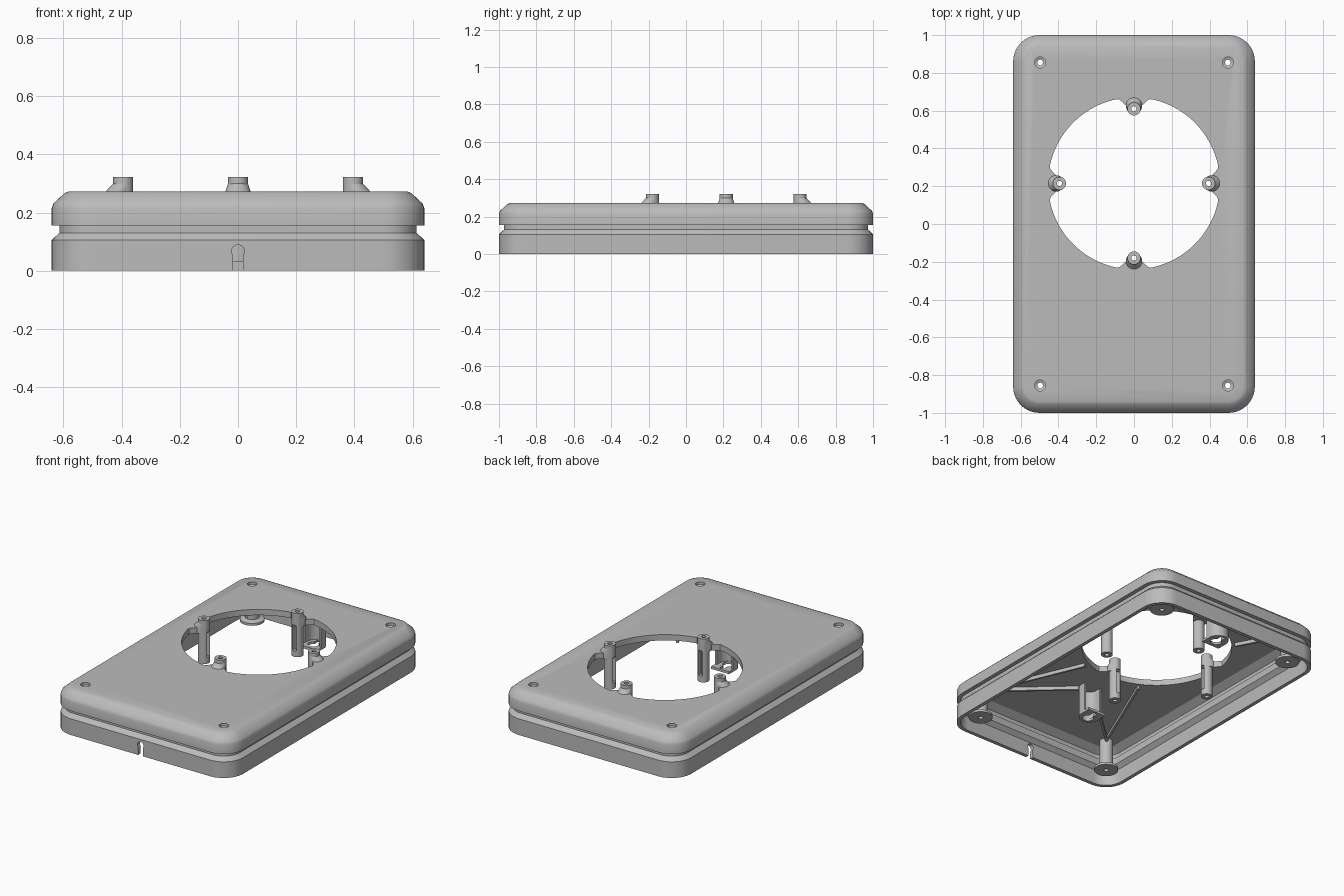
import bpy, bmesh, math
from mathutils import Vector

cube = bpy.data.objects.get("Cube")
if cube:
    bpy.data.objects.remove(cube, do_unlink=True)

grey = bpy.data.materials.new("light grey plastic")
grey.use_nodes = True
grey.diffuse_color = (0.5, 0.5, 0.5, 1)
grey.node_tree.nodes["Principled BSDF"].inputs["Base Color"].default_value = (0.5, 0.5, 0.5, 1)

HX, HY, CORNER = 0.64, 1.0, 0.14
HOLE_Y, HOLE_R, POST_R = 0.215, 0.455, 0.395
CEIL, TOP = 0.235, 0.273


def finish(name, bm):
    bmesh.ops.recalc_face_normals(bm, faces=bm.faces)
    mesh = bpy.data.meshes.new(name)
    bm.to_mesh(mesh)
    bm.free()
    mesh.materials.append(grey)
    ob = bpy.data.objects.new(name, mesh)
    bpy.context.collection.objects.link(ob)
    return ob


def loft(name, rings, closed=False):
    """Skin a list of equal-length point rings; cap the ends unless closed."""
    bm = bmesh.new()
    loops = [[bm.verts.new(p) for p in ring] for ring in rings]
    n = len(loops[0])
    pairs = list(zip(loops, loops[1:])) + ([(loops[-1], loops[0])] if closed else [])
    for a, b in pairs:
        for i in range(n):
            j = (i + 1) % n
            bm.faces.new((a[i], a[j], b[j], b[i]))
    if not closed:
        bm.faces.new(loops[0])
        bm.faces.new(loops[-1])
    return finish(name, bm)


def circle(cx, cy, r, z, n=32):
    return [(cx + r * math.cos(2 * math.pi * i / n),
             cy + r * math.sin(2 * math.pi * i / n), z) for i in range(n)]


def lathe(name, cx, cy, profile, closed=True):
    return loft(name, [circle(cx, cy, r, z) for r, z in profile], closed)


def prism(name, outline, z0, z1):
    return loft(name, [[(x, y, z) for x, y in outline] for z in (z0, z1)])


def box(name, x0, x1, y0, y1, z0, z1):
    return prism(name, [(x0, y0), (x1, y0), (x1, y1), (x0, y1)], z0, z1)


def cut(target, cutters):
    for c in cutters:
        c.hide_render = True
        mod = target.modifiers.new("cut", "BOOLEAN")
        mod.operation, mod.solver, mod.object = "DIFFERENCE", "EXACT", c
    bpy.context.view_layer.update()
    deps = bpy.context.evaluated_depsgraph_get()
    mesh = bpy.data.meshes.new_from_object(target.evaluated_get(deps))
    target.modifiers.clear()
    target.data = mesh
    for c in cutters:
        bpy.data.objects.remove(c, do_unlink=True)


def rounded_rect(inset, z, steps=10):
    r = CORNER - inset
    pts = []
    for k, (sx, sy) in enumerate([(1, 1), (-1, 1), (-1, -1), (1, -1)]):
        for i in range(steps + 1):
            a = math.pi / 2 * (k + i / steps)
            pts.append((sx * (HX - CORNER) + r * math.cos(a),
                        sy * (HY - CORNER) + r * math.sin(a), z))
    return pts


# Shell: ceiling, down the inside, round the rim, up the outside to the top
shell_profile = [
    (0.075, CEIL), (0.028, 0.205), (0.028, 0.172), (0.05, 0.165), (0.05, 0.12),
    (0.024, 0.095), (0.024, 0),
    (0, 0), (0, 0.105), (0.026, 0.13), (0.026, 0.155), (0, 0.155),
    (0, 0.215), (0.006, 0.231), (0.045, 0.267), (0.06, TOP)]
shell = loft("case_shell", [rounded_rect(d, z) for d, z in shell_profile])

# Round opening with a smooth tab reaching in at each post
opening = []
for i in range(240):
    a = 2 * math.pi * i / 240
    off = abs((a + math.pi / 4) % (math.pi / 2) - math.pi / 4) * HOLE_R
    t = min(max((0.09 - off) / 0.055, 0), 1)
    r = HOLE_R - 0.045 * t * t * (3 - 2 * t)
    opening.append((r * math.cos(a), HOLE_Y + r * math.sin(a)))
cutters = [prism("opening_cutter", opening, 0.2, 0.4)]

# Cable notch in the front wall
notch = [(0.017, -0.02)]
for i in range(17):
    a = math.radians(-40 + 260 * i / 16)
    notch.append((0.022 * math.cos(a), 0.067 + 0.022 * math.sin(a)))
notch.append((-0.017, -0.02))
cutters.append(loft("notch_cutter", [[(x, y, z) for x, z in notch] for y in (-1.05, -0.93)]))

# Countersunk screw holes
screws = [(sx * 0.497, sy * 0.855) for sx in (-1, 1) for sy in (-1, 1)]
for x, y in screws:
    cutters.append(lathe("screw_cutter", x, y,
                         [(0.015, 0.2), (0.015, 0.25), (0.029, 0.256), (0.029, 0.3)], False))
cut(shell, cutters)

# Corner screw columns with a flared foot
for x, y in screws:
    lathe("screw_column", x, y, [
        (0.015, 0.035), (0.073, 0.035), (0.073, 0.05), (0.042, 0.06),
        (0.042, CEIL + 0.005), (0.015, CEIL + 0.005)])

# Four hollow posts around the opening, each slotted on its inner side
for k in range(4):
    d = Vector((round(math.cos(k * math.pi / 2)), round(math.sin(k * math.pi / 2))))
    c = Vector((0, HOLE_Y)) + d * POST_R
    post = lathe("speaker_post", c.x, c.y, [
        (0.014, 0.04), (0.035, 0.04), (0.035, 0.322), (0.014, 0.322)])
    side = Vector((-d.y, d.x))
    slot = [c + side * s - d * e for s, e in
            ((-0.014, 0.005), (0.014, 0.005), (0.014, 0.06), (-0.014, 0.06))]
    cut(post, [prism("slot_cutter", slot, 0.08, 0.245)])
    # Sloped collar joining the post to the tab
    b = c + d * 0.016
    collar = loft("post_collar", [circle(b.x, b.y, 0.043, CEIL),
                                  circle(b.x, b.y, 0.043, TOP),
                                  circle(c.x, c.y, 0.034, 0.3)])
    cut(collar, [lathe("bore_cutter", c.x, c.y, [(0.02, 0.1), (0.02, 0.4)], False)])


# Wall hangers: keyhole plate under a U-shaped wall open towards the middle
def hanger(y, face):
    def arc(r, n=20):
        return [(r * math.cos(math.pi * i / n), y - face * r * math.sin(math.pi * i / n))
                for i in range(n + 1)]
    ends = [(-0.065, y + face * 0.07), (0.065, y + face * 0.07)]
    inner = [(-0.052, y + face * 0.03), (0.052, y + face * 0.03)]
    plate = prism("hanger_plate", arc(0.065) + ends, 0.03, 0.046)
    cut(plate, [lathe("key_cutter", 0, y - 0.015, [(0.034, 0), (0.034, 0.1)], False),
                box("key_slot_cutter", -0.015, 0.015, y, y + 0.055, 0, 0.1)])
    wall = arc(0.065) + [(-0.065, inner[0][1]), inner[0]] + arc(0.052)[::-1] \
        + [inner[1], (0.065, inner[1][1])]
    prism("hanger_wall", wall, 0.04, CEIL + 0.005)


hanger(-0.42, 1)
hanger(0.79, -1)


# Thin stiffening ribs under the ceiling
def rib(a, b):
    a, b = Vector(a), Vector(b)
    w = (b - a).normalized().orthogonal() * 0.007
    prism("stiffening_rib", [a - w, b - w, b + w, a + w], 0.212, CEIL + 0.005)


for s in (-1, 1):
    rib((s * 0.47, -0.82), (s * 0.21, -0.21))
    rib((s * 0.47, -0.82), (s * 0.06, -0.45))
    rib((s * 0.47, 0.82), (s * 0.33, 0.56))

# Smooth curved surfaces, keep real edges crisp
bpy.ops.object.select_all(action="DESELECT")
for ob in bpy.context.collection.objects:
    if ob.type == "MESH" and ob.data.materials and ob.data.materials[0] == grey:
        ob.select_set(True)
        bpy.context.view_layer.objects.active = ob
bpy.ops.object.shade_smooth_by_angle(angle=math.radians(32))
